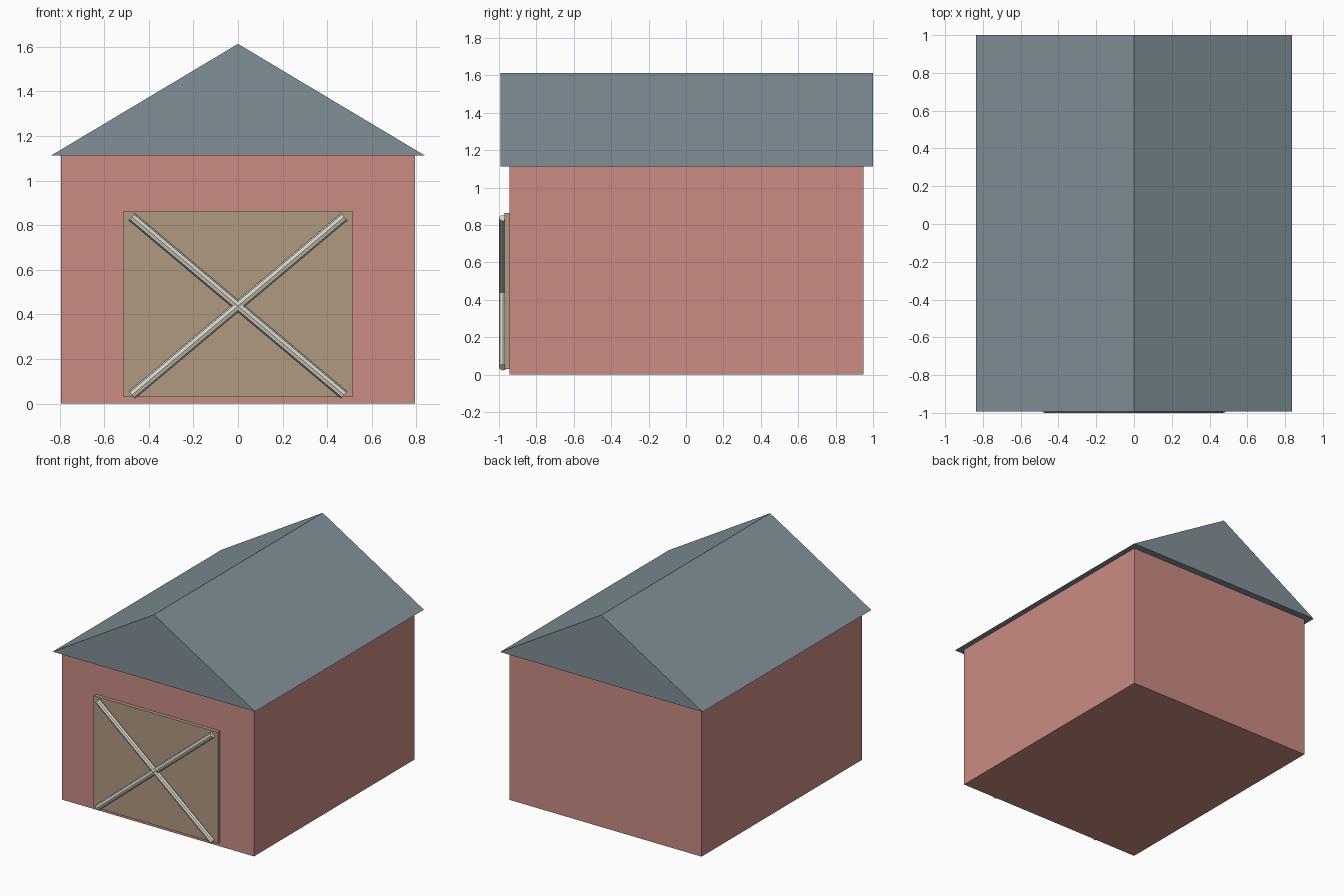
import bpy, bmesh, math
from mathutils import Matrix, Vector

if "Cube" in bpy.data.objects:
    bpy.data.objects.remove(bpy.data.objects["Cube"])


def mat(name, rgb):
    m = bpy.data.materials.new(name)
    m.diffuse_color = (*rgb, 1)
    m.use_nodes = True
    m.node_tree.nodes["Principled BSDF"].inputs["Base Color"].default_value = m.diffuse_color
    return m


WALL = mat("barn red", (0.60, 0.26, 0.23))
ROOF = mat("slate grey", (0.22, 0.28, 0.31))
DOOR = mat("tan wood", (0.44, 0.32, 0.22))
BRACE = mat("off white", (0.68, 0.66, 0.58))


def add(name, bm, material):
    bmesh.ops.recalc_face_normals(bm, faces=bm.faces)
    mesh = bpy.data.meshes.new(name)
    bm.to_mesh(mesh)
    bm.free()
    mesh.materials.append(material)
    ob = bpy.data.objects.new(name, mesh)
    bpy.context.collection.objects.link(ob)
    return ob


def prism(name, profile, y0, y1, material):
    """Extrude an (x, z) profile from y0 to y1."""
    bm = bmesh.new()
    face = bm.faces.new([bm.verts.new((x, y0, z)) for x, z in profile])
    out = bmesh.ops.extrude_face_region(bm, geom=[face])
    verts = [v for v in out["geom"] if isinstance(v, bmesh.types.BMVert)]
    bmesh.ops.translate(bm, verts=verts, vec=(0, y1 - y0, 0))
    return add(name, bm, material)


def rect(hw, z0, z1):
    return [(-hw, z0), (hw, z0), (hw, z1), (-hw, z1)]


# Barn body, gabled roof and door panel
prism("walls", rect(0.793, 0, 1.113), -0.944, 0.949, WALL)
prism("roof", [(-0.837, 1.113), (0.837, 1.113), (0, 1.613)], -0.993, 1.0, ROOF)
prism("door", rect(0.513, 0.03, 0.863), -0.971, -0.94, DOOR)

# Two round rods crossing on the door
for side, name in ((1, "brace_rising"), (-1, "brace_falling")):
    bm = bmesh.new()
    direction = Vector((side * math.cos(math.radians(40)), 0, math.sin(math.radians(40))))
    turn = direction.to_track_quat('Z', 'Y').to_matrix().to_4x4()
    bmesh.ops.create_cone(bm, cap_ends=True, segments=8, radius1=0.021, radius2=0.021,
                          depth=1.242, matrix=Matrix.Translation((0, -0.979, 0.438)) @ turn)
    add(name, bm, BRACE)
